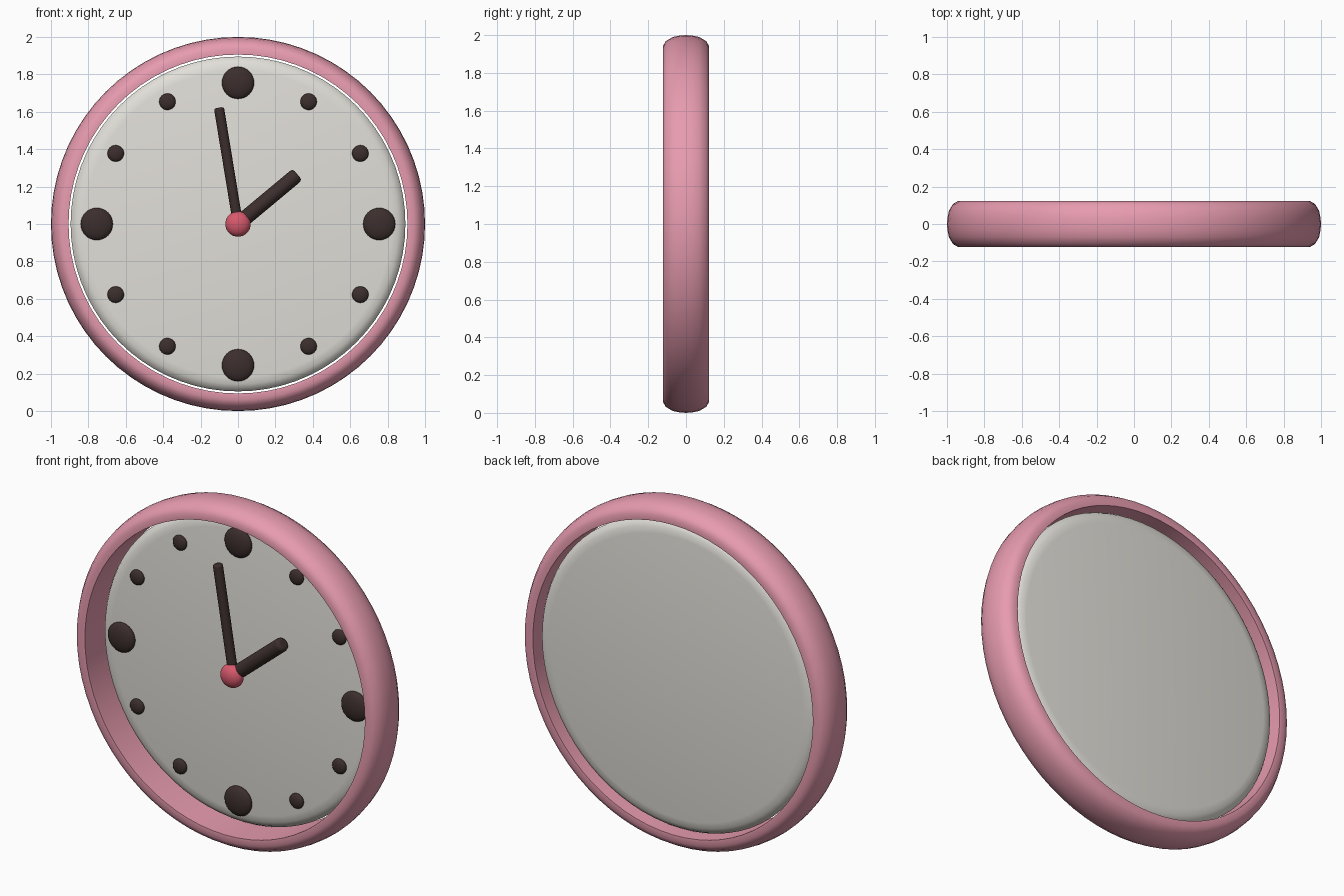
import bpy, bmesh, math
from mathutils import Vector

if "Cube" in bpy.data.objects:
    bpy.data.objects.remove(bpy.data.objects["Cube"])

CENTRE = Vector((0, 0, 1))


def material(name, rgb):
    m = bpy.data.materials.new(name)
    m.diffuse_color = (*rgb, 1)
    m.use_nodes = True
    m.node_tree.nodes["Principled BSDF"].inputs["Base Color"].default_value = m.diffuse_color
    return m


PINK = material("pink", (0.80, 0.33, 0.43))
CREAM = material("cream", (0.76, 0.74, 0.69))
DARK = material("dark_brown", (0.045, 0.028, 0.026))
RED = material("red", (0.68, 0.10, 0.15))


def finish(obj, name, mat, angle=40):
    obj.name = name
    obj.data.materials.append(mat)
    bpy.ops.object.select_all(action='DESELECT')
    obj.select_set(True)
    bpy.context.view_layer.objects.active = obj
    bpy.ops.object.shade_smooth_by_angle(angle=math.radians(angle))
    return obj


def lathe(name, profile, mat, closed, steps=72):
    """Spin a (radius, y) profile round the clock's y axis."""
    bm = bmesh.new()
    vs = [bm.verts.new((r, y, 0)) for r, y in profile]
    pairs = list(zip(vs, vs[1:])) + ([(vs[-1], vs[0])] if closed else [])
    edges = [bm.edges.new(p) for p in pairs]
    bmesh.ops.spin(bm, geom=vs + edges, cent=(0, 0, 0), axis=(0, 1, 0),
                   angle=math.tau, steps=steps, use_merge=False)
    bmesh.ops.remove_doubles(bm, verts=bm.verts, dist=1e-4)
    bmesh.ops.recalc_face_normals(bm, faces=bm.faces)
    me = bpy.data.meshes.new(name)
    bm.to_mesh(me)
    bm.free()
    obj = bpy.data.objects.new(name, me)
    bpy.context.collection.objects.link(obj)
    obj.location = CENTRE
    return finish(obj, name, mat)


def button(name, x, z, y, r, depth, mat):
    """Flattened sphere facing the front."""
    bpy.ops.mesh.primitive_uv_sphere_add(segments=32, ring_count=16, radius=1,
                                         location=CENTRE + Vector((x, y, z)))
    obj = bpy.context.object
    obj.rotation_euler.x = math.pi / 2
    obj.scale = (r, r, depth)
    return finish(obj, name, mat)


def hand(name, tip, y, r):
    """Rounded rod from the pivot to the tip."""
    d = Vector((tip[0], 0, tip[1]))
    bpy.ops.mesh.primitive_cylinder_add(vertices=24, radius=r, depth=d.length,
                                        location=CENTRE + d / 2 + Vector((0, y, 0)))
    obj = bpy.context.object
    obj.rotation_euler.y = math.atan2(d.x, d.z)
    bevel = obj.modifiers.new("round_ends", 'BEVEL')
    bevel.width = r * 0.45
    bevel.segments = 3
    bevel.limit_method = 'ANGLE'
    return finish(obj, name, DARK)


# Outer ring: rounded outside, straight inner wall
half = [(0.906, 0.121), (0.94, 0.123), (0.968, 0.107), (0.99, 0.07), (0.997, 0.035)]
lathe("rim", half + [(1.0, 0)] + [(r, -y) for r, y in reversed(half)], PINK, True)

# Soft-edged dial floating just inside the ring
front = [(0, -0.04), (0.82, -0.04), (0.857, -0.034), (0.882, -0.02)]
dial = front + [(0.895, 0)] + [(r, -y) for r, y in reversed(front)]
lathe("dial", [(r, y + 0.05) for r, y in dial], CREAM, False)

# Twelve hour markers, larger at the quarters
for i in range(12):
    a = i * math.tau / 12
    r, depth = (0.086, 0.034) if i % 3 == 0 else (0.044, 0.022)
    button(f"hour_marker_{i}", 0.755 * math.sin(a), 0.755 * math.cos(a), 0.003, r, depth, DARK)

# Hands and centre cap
hand("minute_hand", (-0.102, 0.622), -0.042, 0.027)
hand("hour_hand", (0.318, 0.265), -0.034, 0.04)
button("centre_cap", 0, 0, -0.055, 0.068, 0.048, RED)
